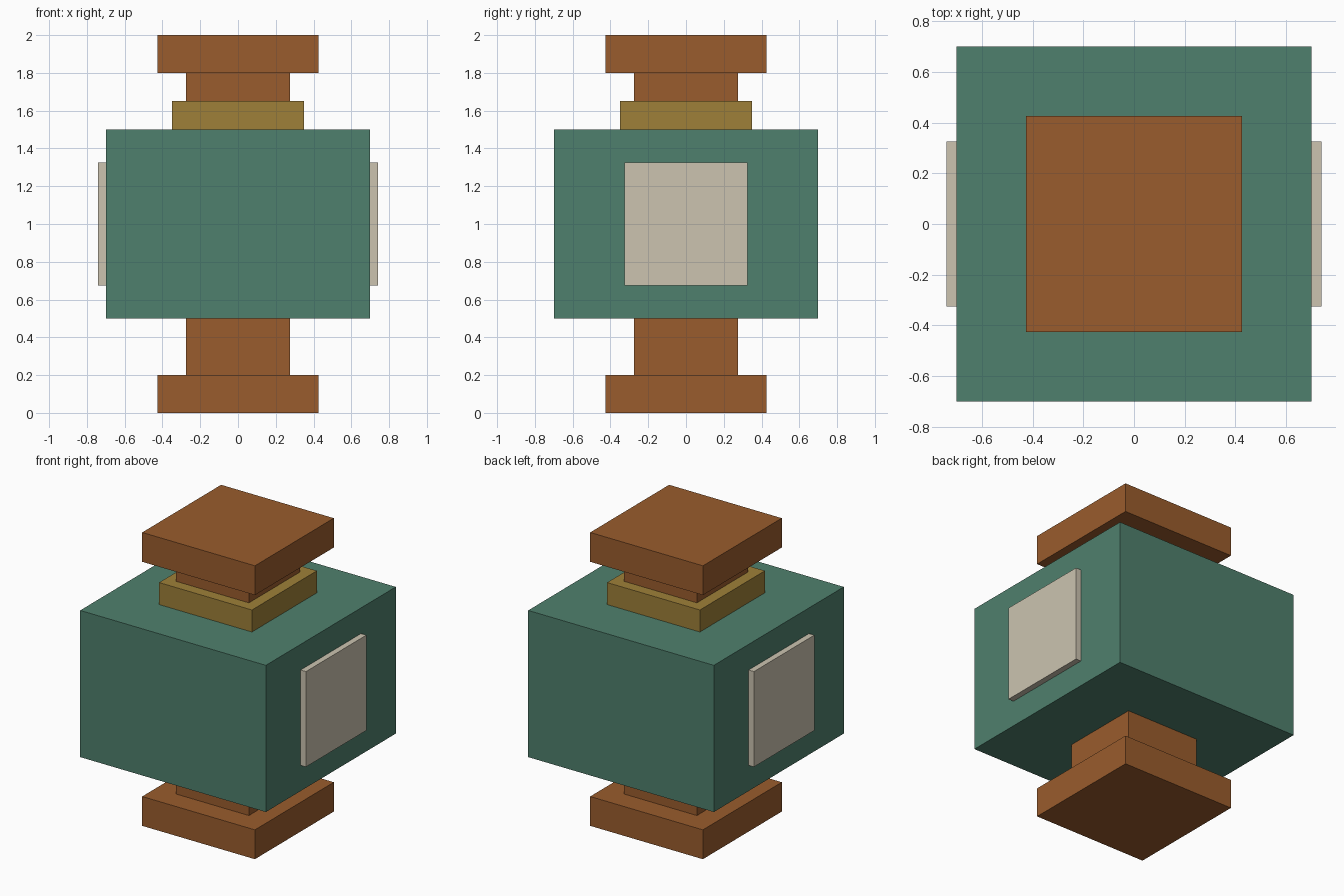
import bpy
from mathutils import Matrix, Vector
import bmesh

cube = bpy.data.objects.get("Cube")
if cube:
    bpy.data.objects.remove(cube, do_unlink=True)


def make_material(name, color):
    mat = bpy.data.materials.new(name)
    mat.use_nodes = True
    rgba = (*color, 1)
    mat.diffuse_color = rgba
    mat.node_tree.nodes["Principled BSDF"].inputs["Base Color"].default_value = rgba
    return mat


def make_block(name, x_range, y_range, z_range, mat):
    """Axis-aligned block spanning the given ranges."""
    ranges = (x_range, y_range, z_range)
    center = Vector([(low + high) / 2 for low, high in ranges])
    size = Vector([high - low for low, high in ranges])
    bm = bmesh.new()
    bmesh.ops.create_cube(bm, size=1, matrix=Matrix.Diagonal(size.to_4d()))
    mesh = bpy.data.meshes.new(name)
    bm.to_mesh(mesh)
    bm.free()
    mesh.materials.append(mat)
    obj = bpy.data.objects.new(name, mesh)
    obj.location = center
    bpy.context.collection.objects.link(obj)
    return obj


def make_square_block(name, half, bottom, top, mat):
    return make_block(name, (-half, half), (-half, half), (bottom, top), mat)


wood = make_material("brown wood", (0.322, 0.107, 0.026))
green = make_material("green thread", (0.078, 0.216, 0.153))
gold = make_material("gold band", (0.342, 0.216, 0.040))
cream = make_material("cream label", (0.604, 0.552, 0.434))

# Wooden spool: two flanges joined by a square core
make_square_block("bottom_flange", 0.425, 0, 0.2, wood)
make_square_block("core", 0.275, 0.2, 1.8, wood)
make_square_block("top_flange", 0.425, 1.8, 2, wood)

# Wound body and the collar resting on it
make_square_block("wound_body", 0.7, 0.5, 1.5, green)
make_square_block("collar", 0.35, 1.5, 1.65, gold)

# Raised labels on both sides
for name, x_range in (("left_label", (0.7, 0.74)), ("right_label", (-0.74, -0.7))):
    make_block(name, x_range, (-0.325, 0.325), (0.675, 1.325), cream)
